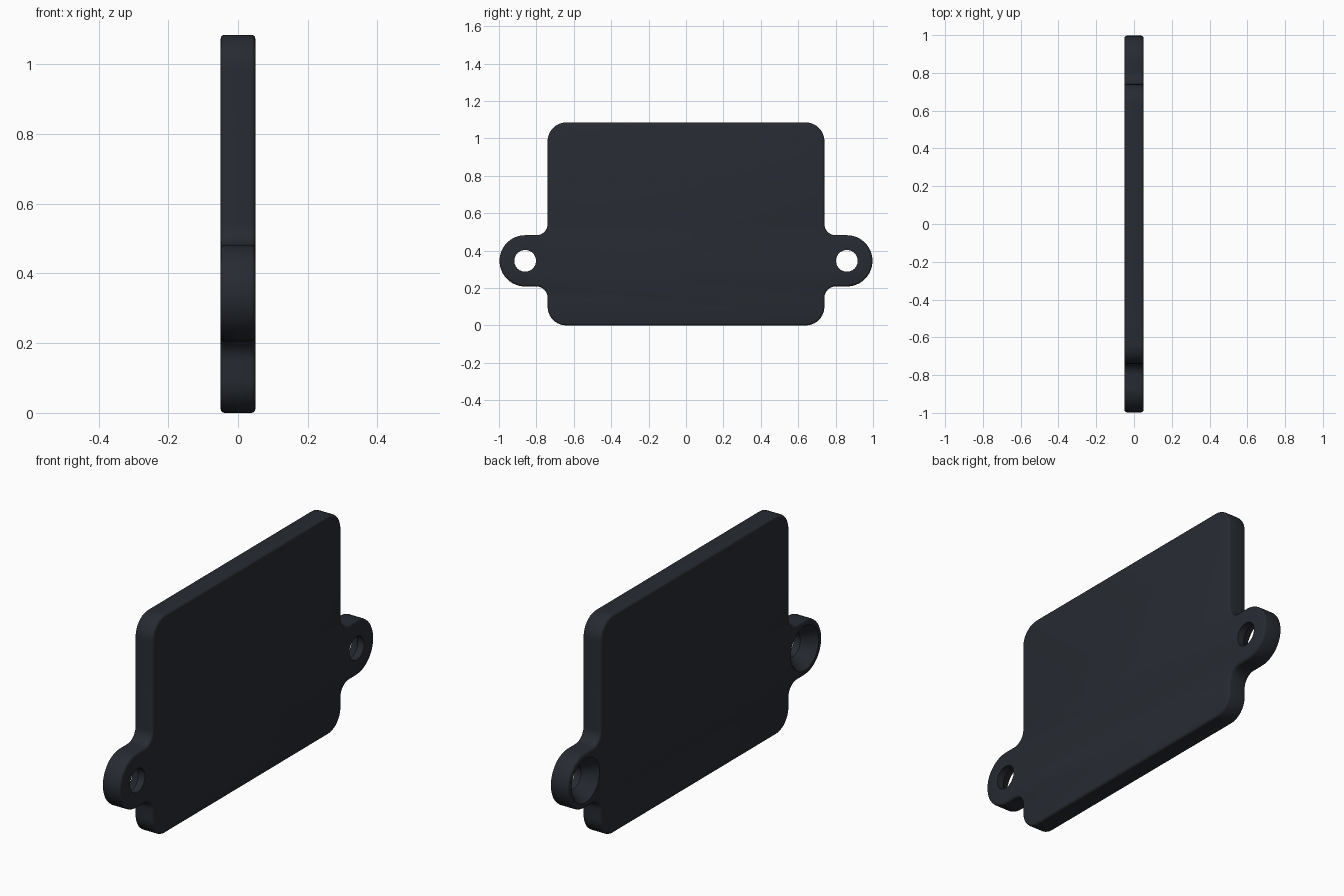
import bpy, bmesh
from math import cos, sin, radians, tau

if "Cube" in bpy.data.objects:
    bpy.data.objects.remove(bpy.data.objects["Cube"])

HALF_T = 0.05                      # half thickness along x
EAR_Y, EAR_Z, EAR_R, HOLE_R = 0.86, 0.345, 0.137, 0.058
SIDE, TOP, CORNER, FILLET = 0.74, 1.085, 0.1, 0.06


def arc(cy, cz, r, a0, a1, n):
    return [(cy + r * cos(radians(a0 + (a1 - a0) * i / n)),
             cz + r * sin(radians(a0 + (a1 - a0) * i / n))) for i in range(n + 1)]


def new_object(name, bm):
    bmesh.ops.recalc_face_normals(bm, faces=bm.faces)
    me = bpy.data.meshes.new(name)
    bm.to_mesh(me)
    bm.free()
    ob = bpy.data.objects.new(name, me)
    bpy.context.collection.objects.link(ob)
    return ob


# Right half of the outline, bottom to top, then mirrored
half = (arc(SIDE - CORNER, CORNER, CORNER, -90, 0, 10)
        + arc(SIDE + FILLET, EAR_Z - EAR_R - FILLET, FILLET, 180, 90, 8)
        + arc(EAR_Y, EAR_Z, EAR_R, -90, 90, 32)
        + arc(SIDE + FILLET, EAR_Z + EAR_R + FILLET, FILLET, 270, 180, 8)
        + arc(SIDE - CORNER, TOP - CORNER, CORNER, 0, 90, 10))
outline = half + [(-y, z) for y, z in reversed(half)]

# Plate with mounting ears
bm = bmesh.new()
face = bm.faces.new([bm.verts.new((-HALF_T, y, z)) for y, z in outline])
ext = bmesh.ops.extrude_face_region(bm, geom=[face])
bmesh.ops.translate(bm, vec=(2 * HALF_T, 0, 0),
                    verts=[g for g in ext["geom"] if isinstance(g, bmesh.types.BMVert)])
plate = new_object("mounting_plate", bm)
bevel = plate.modifiers.new("edge_bevel", 'BEVEL')
bevel.width = 0.012
bevel.segments = 3
bevel.limit_method = 'ANGLE'
bevel.angle_limit = radians(50)

# Countersunk screw hole cutters, wide on the -x side
profile = [(-0.06, 0.117), (-HALF_T, 0.11), (0.015, HOLE_R), (0.07, HOLE_R)]
N = 48
bm = bmesh.new()
for side in (-1, 1):
    rings = [[bm.verts.new((x, side * EAR_Y + r * cos(tau * i / N), EAR_Z + r * sin(tau * i / N)))
              for i in range(N)] for x, r in profile]
    for a, b in zip(rings, rings[1:]):
        for i in range(N):
            j = (i + 1) % N
            bm.faces.new((a[i], a[j], b[j], b[i]))
    bm.faces.new(rings[0])
    bm.faces.new(rings[-1])
cutter = new_object("screw_hole_cutter", bm)
cutter.hide_render = True
cut = plate.modifiers.new("screw_holes", 'BOOLEAN')
cut.operation = 'DIFFERENCE'
cut.solver = 'EXACT'
cut.object = cutter

# Bake modifiers, shade and colour
bpy.context.view_layer.objects.active = plate
plate.select_set(True)
for name in [m.name for m in plate.modifiers]:
    bpy.ops.object.modifier_apply(modifier=name)
bpy.data.objects.remove(cutter)
bpy.ops.object.shade_smooth_by_angle(angle=radians(32))
mat = bpy.data.materials.new("dark_slate")
mat.diffuse_color = (0.02, 0.024, 0.032, 1)
mat.use_nodes = True
mat.node_tree.nodes["Principled BSDF"].inputs["Base Color"].default_value = mat.diffuse_color
plate.data.materials.clear()
plate.data.materials.append(mat)
